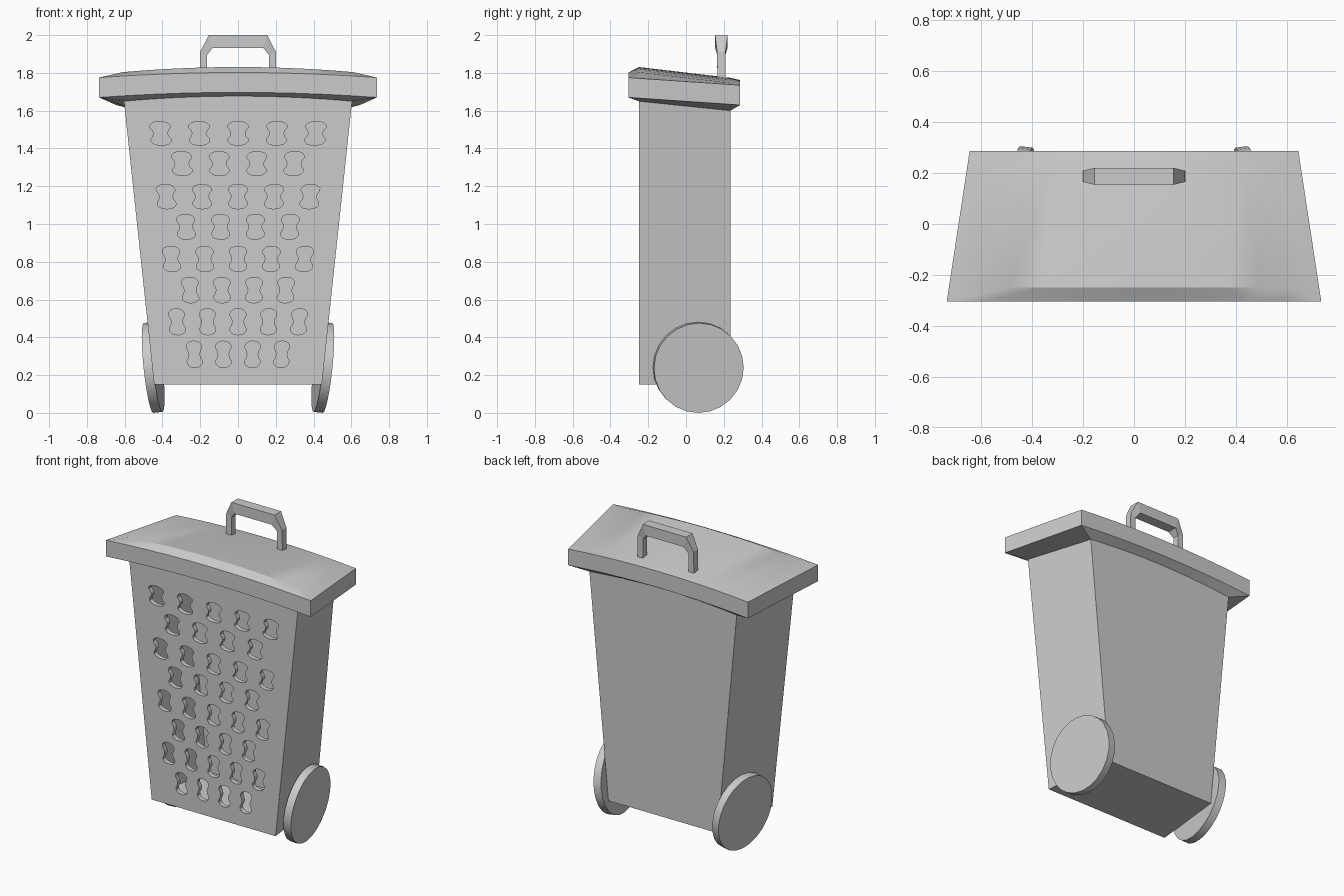
import bpy, bmesh, math
from mathutils import Vector

if "Cube" in bpy.data.objects:
    bpy.data.objects.remove(bpy.data.objects["Cube"])


def make_object(name, verts, faces, smooth=None):
    mesh = bpy.data.meshes.new(name)
    mesh.from_pydata(verts, [], faces)
    bm = bmesh.new()
    bm.from_mesh(mesh)
    bmesh.ops.recalc_face_normals(bm, faces=bm.faces)
    bm.to_mesh(mesh)
    bm.free()
    obj = bpy.data.objects.new(name, mesh)
    bpy.context.collection.objects.link(obj)
    if smooth:
        activate(obj)
        bpy.ops.object.shade_smooth_by_angle(angle=math.radians(smooth))
    return obj


def activate(obj):
    bpy.ops.object.select_all(action='DESELECT')
    obj.select_set(True)
    bpy.context.view_layer.objects.active = obj


def loft(rings):
    """Side quads joining equal-length closed rings."""
    n = len(rings[0])
    verts = [p for r in rings for p in r]
    faces = [(k * n + i, k * n + (i + 1) % n, (k + 1) * n + (i + 1) % n, (k + 1) * n + i)
             for k in range(len(rings) - 1) for i in range(n)]
    return verts, faces


# Tapered bin body: open top, hidden by the lid
YF, YB = -0.25, 0.235
bottom = [(-0.444, YF, 0.15), (0.444, YF, 0.15), (0.392, YB, 0.15), (-0.392, YB, 0.15)]
top = [(-0.609, YF, 1.70), (0.609, YF, 1.70), (0.534, YB, 1.66), (-0.534, YB, 1.66)]
verts, faces = loft([bottom, top])
body = make_object("bin_body", verts, faces + [(3, 2, 1, 0)])
wall = body.modifiers.new("wall", 'SOLIDIFY')
wall.thickness, wall.offset, wall.use_even_offset = 0.03, -1, True

# Hourglass holes in the front, narrowing with the body
quarter = [(0, 1), (0.4, 0.97), (0.75, 0.87), (0.97, 0.68), (0.97, 0.47), (0.75, 0.24), (0.66, 0)]
right = quarter + [(u, -v) for u, v in reversed(quarter[:-1])]
outline = right + [(-u, v) for u, v in reversed(right[1:-1])]
cv, cf = [], []
for row, z in enumerate([1.48, 1.32, 1.145, 0.985, 0.815, 0.65, 0.482, 0.31]):
    spacing = 0.205 - 0.0436 * (1.48 - z)
    count = 5 - row % 2
    w, h = spacing * 0.265, 0.07 - 0.006 * (z - 0.31)
    for c in range(count):
        x = (c - (count - 1) / 2) * spacing
        rings = [[(x + u * w + v * h * x * 0.2, y, z + v * h) for u, v in outline] for y in (-0.3, -0.18)]
        v2, f2 = loft(rings)
        n, base = len(outline), len(cv)
        f2 += [tuple(range(n)), tuple(range(n, 2 * n))]
        cv += v2
        cf += [tuple(i + base for i in f) for f in f2]
cutter = make_object("hole_cutter", cv, cf)
cut = body.modifiers.new("holes", 'BOOLEAN')
cut.operation, cut.solver, cut.object = 'DIFFERENCE', 'EXACT', cutter
activate(body)
for m in ("wall", "holes"):
    bpy.ops.object.modifier_apply(modifier=m)
bpy.data.objects.remove(cutter, do_unlink=True)
bpy.ops.object.shade_smooth_by_angle(angle=math.radians(30))

# Arched, back-sloping lid: inner underside, band bottom, band top, crown
SEG = 10


def lid_ring(yf, yb, wf, wb, zf, zb):
    us = [-1 + 2 * i / SEG for i in range(SEG + 1)]
    arch = lambda u: 0.027 * (1 - u * u)
    return ([(u * wf, yf, zf + arch(u)) for u in us]
            + [(u * wb, yb, zb + arch(u)) for u in reversed(us)])


rings = [lid_ring(-0.25, 0.235, 0.603, 0.53, 1.65, 1.60),
         lid_ring(-0.305, 0.287, 0.735, 0.645, 1.67, 1.63),
         lid_ring(-0.305, 0.287, 0.735, 0.645, 1.775, 1.735),
         lid_ring(-0.25, 0.235, 0.61, 0.53, 1.804, 1.747)]
verts, faces = loft(rings)
n = 2 * (SEG + 1)
for base in (0, 3 * n):
    faces += [(base + i, base + i + 1, base + n - 2 - i, base + n - 1 - i) for i in range(SEG)]
make_object("lid", verts, faces, smooth=30)

# Lid handle: outer x/z, inner x/z, half depth; mirrored across x
half = [(0.203, 1.74, 0.165, 1.74, 0.021),
        (0.2, 1.912, 0.163, 1.895, 0.022),
        (0.155, 2.0, 0.135, 1.932, 0.033)]
sections = half + [(-a, b, -c, d, e) for a, b, c, d, e in reversed(half)]
HY = 0.187
rings = [[(a, HY - e, b), (a, HY + e, b), (c, HY + e, d), (c, HY - e, d)] for a, b, c, d, e in sections]
verts, faces = loft(rings)
make_object("lid_handle", verts, faces + [(0, 1, 2, 3), (20, 21, 22, 23)])

# Wheels lying parallel to the sloping side walls
for side, label in ((1, "right"), (-1, "left")):
    normal = Vector((side, side * 0.0 + 0.11, -0.105))
    bpy.ops.mesh.primitive_cylinder_add(vertices=24, radius=0.239, depth=0.05,
                                        location=(side * 0.449, 0.065, 0.2405))
    wheel = bpy.context.object
    wheel.name = label + "_wheel"
    wheel.rotation_euler = normal.to_track_quat('Z', 'Y').to_euler()
    bpy.ops.object.shade_smooth_by_angle(angle=math.radians(30))
